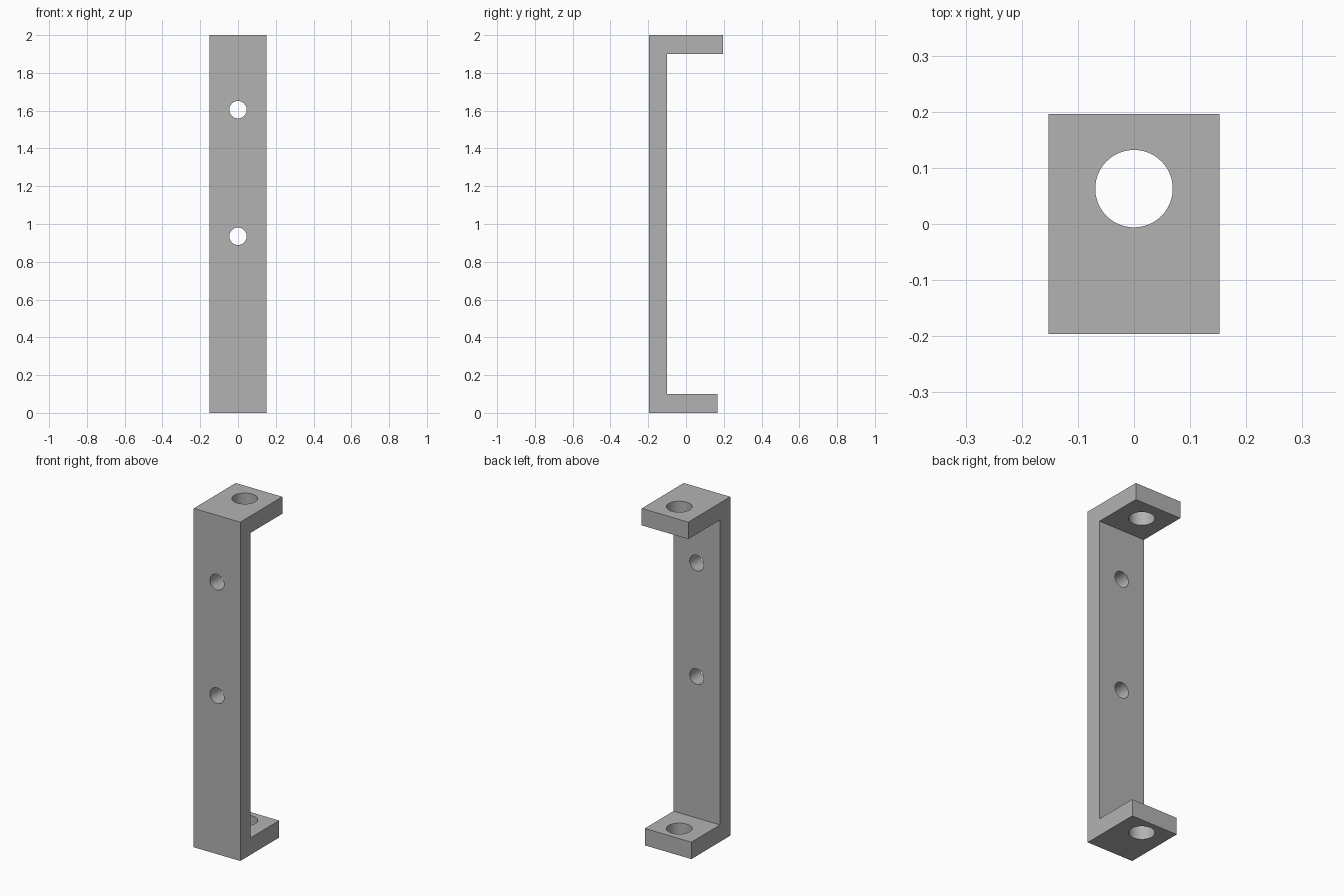
import bpy
import bmesh
from math import pi

default_cube = bpy.data.objects.get("Cube")
if default_cube:
    bpy.data.objects.remove(default_cube, do_unlink=True)

HALF_WIDTH = 0.152
FRONT, INNER, TOP_END, BOTTOM_END = -0.196, -0.10, 0.196, 0.167
HEIGHT, THICK = 2.0, 0.1

grey = bpy.data.materials.new("plain grey")
grey.use_nodes = True
colour = (0.45, 0.45, 0.45, 1)
grey.diffuse_color = colour
grey.node_tree.nodes["Principled BSDF"].inputs["Base Color"].default_value = colour

# Bracket body: C-shaped side profile extruded across the width
profile = [(FRONT, 0), (BOTTOM_END, 0), (BOTTOM_END, THICK), (INNER, THICK),
           (INNER, HEIGHT - THICK), (TOP_END, HEIGHT - THICK),
           (TOP_END, HEIGHT), (FRONT, HEIGHT)]
bm = bmesh.new()
face = bm.faces.new([bm.verts.new((-HALF_WIDTH, y, z)) for y, z in profile])
extruded = bmesh.ops.extrude_face_region(bm, geom=[face])["geom"]
bmesh.ops.translate(bm, vec=(2 * HALF_WIDTH, 0, 0),
                    verts=[v for v in extruded if isinstance(v, bmesh.types.BMVert)])
bmesh.ops.recalc_face_normals(bm, faces=bm.faces)
mesh = bpy.data.meshes.new("bracket")
bm.to_mesh(mesh)
bm.free()
mesh.materials.append(grey)
bracket = bpy.data.objects.new("bracket", mesh)
bpy.context.collection.objects.link(bracket)


def drill(name, location, radius, depth, tilt=0):
    """Cut a round hole through the bracket."""
    bpy.ops.mesh.primitive_cylinder_add(vertices=64, radius=radius, depth=depth,
                                        location=location, rotation=(tilt, 0, 0))
    cutter = bpy.context.object
    cutter.name = name
    cutter.hide_render = True
    cutter.data.materials.append(grey)
    cut = bracket.modifiers.new(name, 'BOOLEAN')
    cut.operation = 'DIFFERENCE'
    cut.solver = 'EXACT'
    cut.object = cutter
    bpy.context.view_layer.objects.active = bracket
    bpy.ops.object.modifier_apply(modifier=cut.name)
    bpy.data.objects.remove(cutter, do_unlink=True)


# Large hole through both flanges
for z in (THICK / 2, HEIGHT - THICK / 2):
    drill("flange_hole", (0, 0.063, z), 0.069, 3 * THICK)

# Screw holes through the upright plate
for z in (0.935, 1.605):
    drill("screw_hole", (0, (FRONT + INNER) / 2, z), 0.046, 3 * THICK, pi / 2)

# Smooth hole walls, crisp edges
bpy.ops.object.select_all(action='DESELECT')
bracket.select_set(True)
bpy.context.view_layer.objects.active = bracket
bpy.ops.object.shade_smooth_by_angle(angle=pi / 6)
